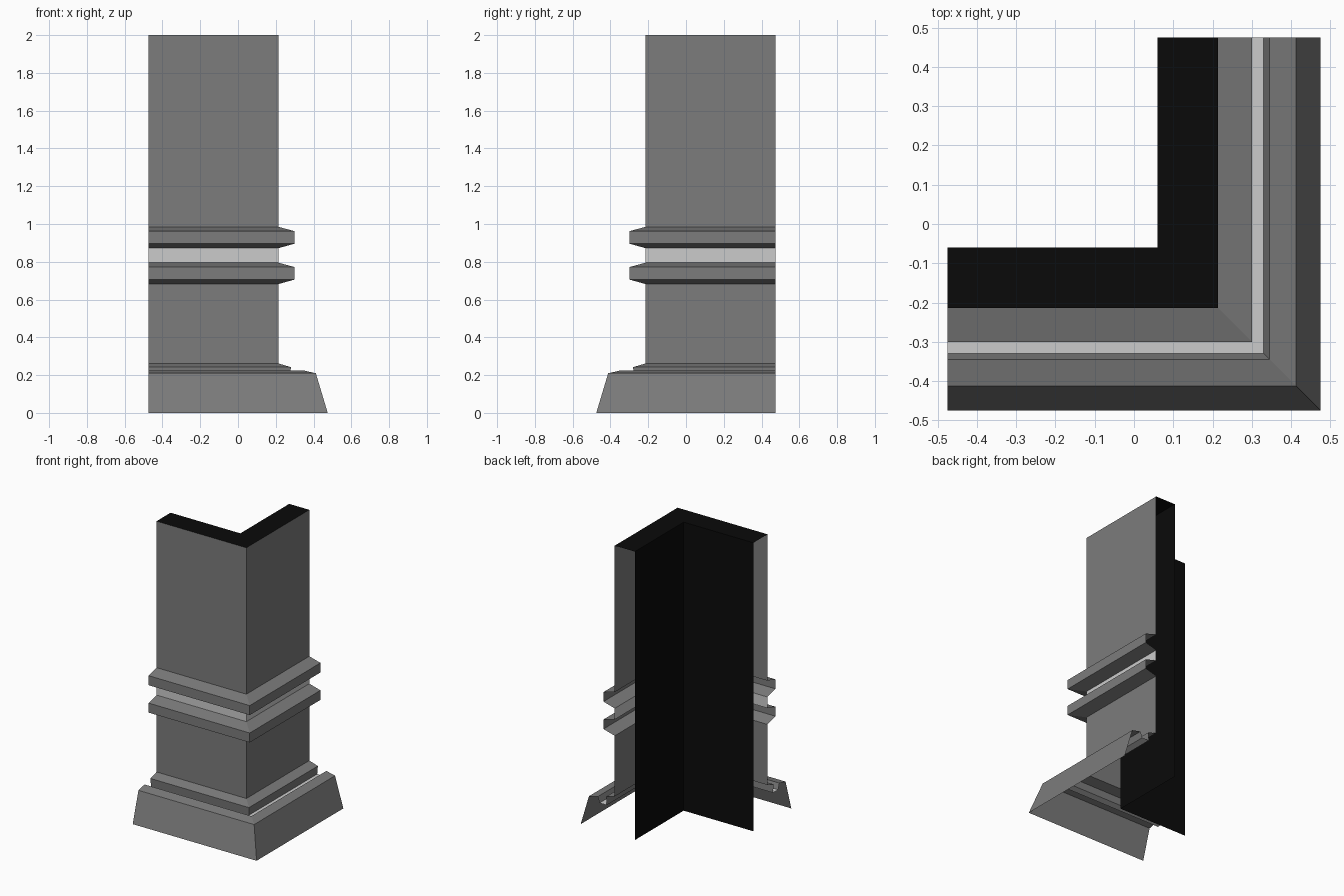
import bpy

if "Cube" in bpy.data.objects:
    bpy.data.objects.remove(bpy.data.objects["Cube"])

E = 0.475    # free ends of both wings
W = 0.214    # outer wall offset
INNER = 0.06  # inner wall offset
RING = 0.30


def material(name, v):
    m = bpy.data.materials.new(name)
    m.diffuse_color = (v, v, v, 1)
    m.use_nodes = True
    m.node_tree.nodes["Principled BSDF"].inputs["Base Color"].default_value = m.diffuse_color
    return m


GREY = material("dark_grey", 0.2)
LIGHT = material("light_grey", 0.8)
BLACK = material("black", 0.003)


def sweep(name, profile, mat):
    """Sweep an (offset, height) profile round the mitred corner, as an open shell."""
    verts, faces = [], []
    for d, z in profile:
        verts += [(-E, -d, z), (d, -d, z), (d, E, z)]
    for i in range(len(profile) - 1):
        for k in (0, 1):
            a = 3 * i + k
            faces.append((a, a + 1, a + 4, a + 3))
    mesh = bpy.data.meshes.new(name)
    mesh.from_pydata(verts, [], faces)
    mesh.materials.append(mat)
    ob = bpy.data.objects.new(name, mesh)
    bpy.context.collection.objects.link(ob)
    return ob


# Flared skirting, its groove and the small lip above it
sweep("base_skirt", [(E, 0), (0.412, 0.21), (0.345, 0.225), (0.33, 0.185)], GREY)
sweep("base_groove", [(0.33, 0.185), (0.275, 0.185)], LIGHT)
sweep("base_lip", [(0.275, 0.185), (0.28, 0.242), (W, 0.262)], GREY)

# Wall panels
sweep("lower_wall", [(W, 0.262), (W, 0.682)], GREY)
sweep("upper_wall", [(W, 0.985), (W, 2)], GREY)

# Two projecting rings with a light band between
for name, z in (("lower_ring", 0.682), ("upper_ring", 0.872)):
    sweep(name, [(W, z), (RING, z + 0.024), (RING, z + 0.09), (W, z + 0.113)], GREY)
sweep("light_band", [(W, 0.795), (W, 0.872)], LIGHT)

# Top cap and inner faces
sweep("inner_lining", [(W, 2), (INNER, 2), (INNER, 0)], BLACK)
